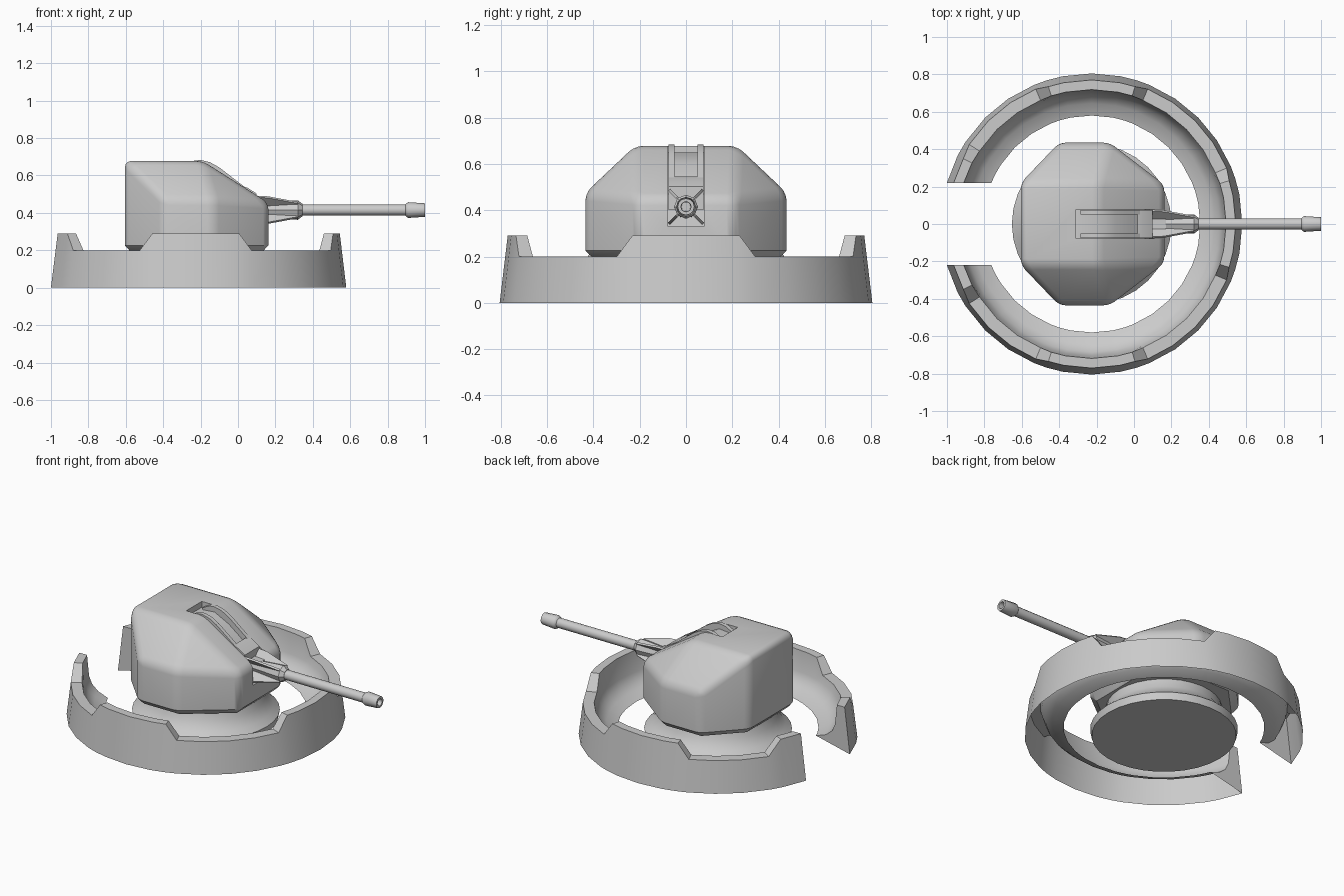
import bpy, bmesh
from math import sin, cos, pi, asin, radians
from mathutils import Vector

if "Cube" in bpy.data.objects:
    bpy.data.objects.remove(bpy.data.objects["Cube"])

CX = -0.226   # ring and turret axis
GUN_Z = 0.415


def finish(bm, name, angle=35):
    bmesh.ops.recalc_face_normals(bm, faces=bm.faces)
    me = bpy.data.meshes.new(name)
    bm.to_mesh(me)
    bm.free()
    ob = bpy.data.objects.new(name, me)
    bpy.context.collection.objects.link(ob)
    smooth(ob, angle)
    return ob


def smooth(ob, angle):
    bpy.ops.object.select_all(action='DESELECT')
    ob.select_set(True)
    bpy.context.view_layer.objects.active = ob
    bpy.ops.object.shade_smooth_by_angle(angle=radians(angle))


def lathe(name, profile, n, place, angle=35):
    """Revolve (radius, height) points; place(r, a, h) gives the position."""
    bm = bmesh.new()
    rings = [[bm.verts.new(place(r, 2 * pi * i / n, h)) for i in range(n)] for r, h in profile]
    for a, b in zip(rings, rings[1:]):
        for i in range(n):
            bm.faces.new((a[i], a[(i + 1) % n], b[(i + 1) % n], b[i]))
    bm.faces.new(rings[0])
    bm.faces.new(rings[-1])
    return finish(bm, name, angle)


def slab(name, front, back, angle=35):
    """Close two matching outlines into a solid."""
    bm = bmesh.new()
    a = [bm.verts.new(p) for p in front]
    b = [bm.verts.new(p) for p in back]
    bm.faces.new(a)
    bm.faces.new(b)
    for i in range(len(a)):
        j = (i + 1) % len(a)
        bm.faces.new((a[i], a[j], b[j], b[i]))
    return finish(bm, name, angle)


def prism(name, pts, y0, y1):
    """Extrude an xz outline from y0 to y1."""
    return slab(name, [(x, y0, z) for x, z in pts], [(x, y1, z) for x, z in pts])


def upright(r, a, h):
    return (CX + r * cos(a), r * sin(a), h)


def along_x(r, a, h):
    return (h, r * cos(a), GUN_Z + r * sin(a))


# Parapet ring: open-bottomed wall with raised sections and a rear gap
HALF_GAP = 0.22
high = lambda d: d <= 17.6 or 72 <= d <= 108 or d >= 153
degs = [0, 11.25, 17.5, 22.5, 33.75, 45, 56.25, 67.5, 72.5, 78.75, 90,
        101.25, 107.5, 112.5, 123.75, 135, 147, 153, 180]
bm = bmesh.new()
stations = []
for s in [-d for d in reversed(degs[1:])] + degs:
    top = 0.29 if high(abs(s)) else 0.2
    section = [(0.805, 0), (0.805 - 0.12 * top, top), (0.71 + 0.03 * top, top),
               (0.705, 0.16), (0.685, 0.115), (0.645, 0.08), (0.58, 0.055)]
    row = []
    for r, z in section:
        a = radians(s)
        if abs(s) == 180:
            a = (pi - asin(HALF_GAP / r)) * (1 if s > 0 else -1)
        row.append(bm.verts.new(upright(r, a, z)))
    stations.append(row)
for a, b in zip(stations, stations[1:]):
    for i in range(len(a) - 1):
        bm.faces.new((a[i], b[i], b[i + 1], a[i + 1]))
bm.faces.new(stations[0])
bm.faces.new(stations[-1])
finish(bm, "parapet_ring", 35)

# Pedestal
lathe("pedestal", [(0.418, 0), (0.427, 0.045), (0.39, 0.075), (0.345, 0.13), (0.33, 0.21)], 32, upright)

# Turret shell: hull of one side's corners mirrored, edges rounded above the skirt
side = [(-0.605, 0.22), (-0.4, 0.435), (-0.13, 0.435), (0.162, 0.21)]
corners = [(x, y, 0.225) for x, y in side]
corners += [(CX + (x - CX) * 0.9, y * 0.9, 0.185) for x, y in side]
corners += [(-0.605, 0.22, 0.678), (-0.19, 0.22, 0.678), (-0.4, 0.435, 0.475),
            (-0.13, 0.435, 0.475), (0.162, 0.21, 0.455)]
bm = bmesh.new()
for x, y, z in corners:
    for m in (1, -1):
        bm.verts.new((x, y * m, z))
bmesh.ops.convex_hull(bm, input=bm.verts)
bmesh.ops.dissolve_limit(bm, angle_limit=radians(3), verts=bm.verts, edges=bm.edges)
upper = [e for e in bm.edges if max(v.co.z for v in e.verts) > 0.3]
bmesh.ops.bevel(bm, geom=upper, offset=0.034, segments=3, profile=0.5, affect='EDGES', clamp_overlap=True)
turret = finish(bm, "turret_shell", 35)

# Gun slot running over the roof and down the front
cutter = prism("slot_cutter", [(-0.31, 0.8), (-0.31, 0.64), (-0.2, 0.65), (-0.1, 0.6), (-0.02, 0.54),
                               (0.06, 0.47), (0.08, 0.33), (0.3, 0.33), (0.3, 0.8)], -0.078, 0.078)
cutter.hide_render = True
mod = turret.modifiers.new("slot", 'BOOLEAN')
mod.object = cutter
mod.operation = 'DIFFERENCE'
mod.solver = 'EXACT'
bpy.context.view_layer.objects.active = turret
bpy.ops.object.modifier_apply(modifier="slot")
bpy.data.objects.remove(cutter)
smooth(turret, 35)

# Curved elevation rails in the slot
rail = [(-0.285, 0.655), (-0.24, 0.678), (-0.2, 0.683), (-0.15, 0.671), (-0.1, 0.643), (-0.04, 0.597),
        (0.04, 0.535), (0.04, 0.46), (-0.04, 0.52), (-0.12, 0.58), (-0.2, 0.63), (-0.285, 0.635)]
for y in (-0.075, 0.05):
    prism("elevation_rail", rail, y, y + 0.025)

# Bracket joining the rails to the gun
prism("gun_bracket", [(0.02, 0.545), (0.05, 0.535), (0.1, 0.503), (0.1, 0.4), (0.02, 0.4)], -0.075, 0.075)
prism("gun_cradle", [(0.05, 0.46), (0.17, 0.455), (0.17, 0.375), (0.05, 0.37)], -0.026, 0.026)

# Diagonal fins round the breech
outline = [(0.08, 0.104), (0.16, 0.098), (0.32, 0.056), (0.32, -0.056), (0.16, -0.098), (0.08, -0.104)]
for k in (1, -1):
    u = Vector((0, 1, k)).normalized()
    w = Vector((0, -u.z, u.y)) * 0.006
    mid = [Vector((x, 0, GUN_Z)) + u * r for x, r in outline]
    slab("breech_fin", [p - w for p in mid], [p + w for p in mid])

# Sleeve, barrel and hollow muzzle
lathe("barrel_sleeve", [(0.036, 0.06), (0.04, 0.16), (0.05, 0.28), (0.052, 0.32), (0.033, 0.345)], 8, along_x)
lathe("barrel", [(0.03, 0.3), (0.03, 0.91)], 12, along_x)
lathe("muzzle", [(0.03, 0.895), (0.036, 0.9), (0.042, 0.91), (0.036, 1.0), (0.022, 1.0), (0.02, 0.94)],
      12, along_x)
